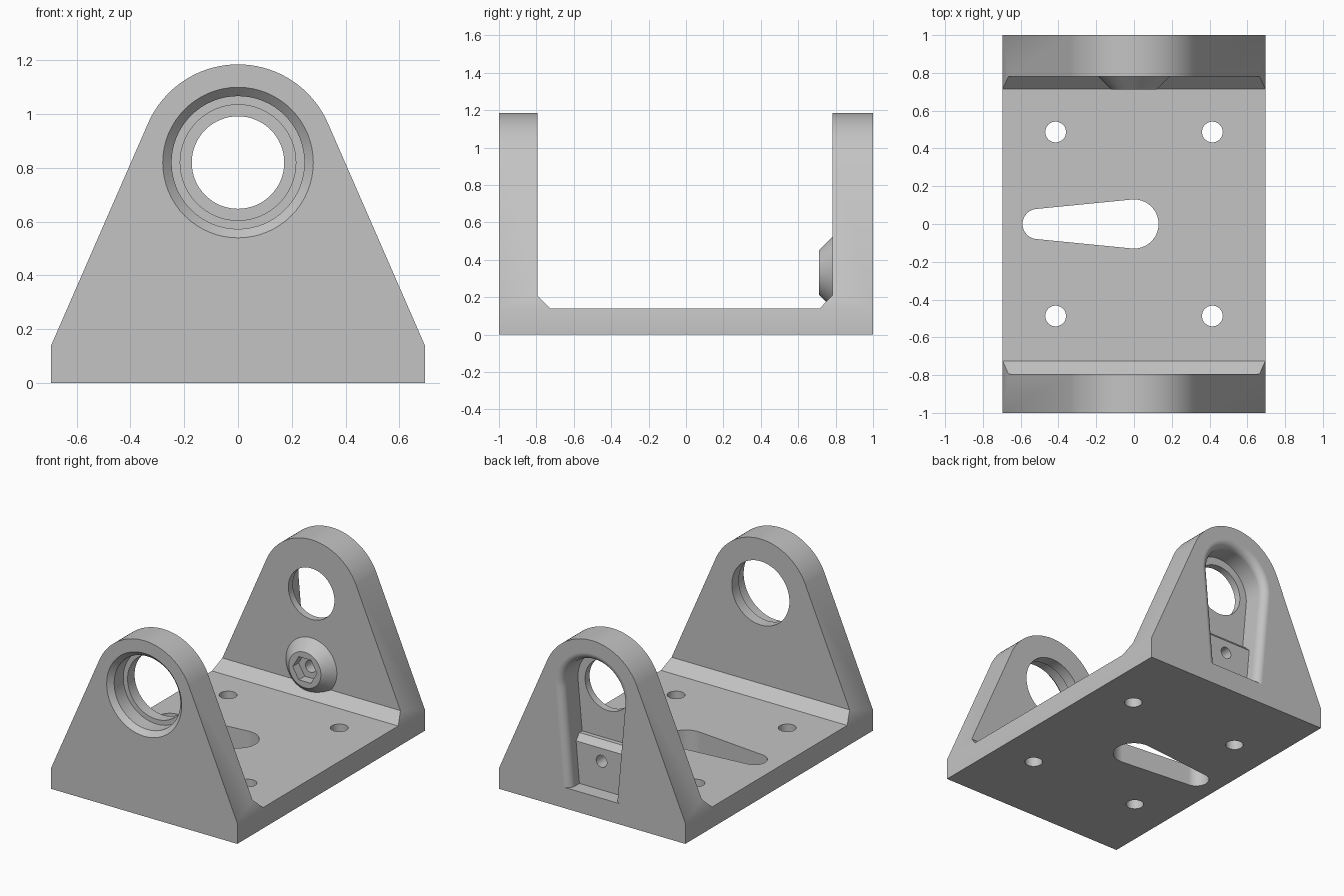
import bpy
import bmesh
from math import acos, atan2, cos, hypot, pi, sin

cube = bpy.data.objects.get("Cube")
if cube:
    bpy.data.objects.remove(cube, do_unlink=True)

grey = bpy.data.materials.new("machined_grey")
grey.use_nodes = True
colour = (0.55, 0.55, 0.55, 1)
grey.diffuse_color = colour
grey.node_tree.nodes["Principled BSDF"].inputs["Base Color"].default_value = colour

AXIS_Z = 0.82      # height of the bore axis
FLOOR = 0.14       # thickness of the base
BOLT_Z = 0.333     # height of the bolt boss


def loft(name, rings):
    """Closed solid skinned through rings of equal point count."""
    bm = bmesh.new()
    loops = [[bm.verts.new(p) for p in ring] for ring in rings]
    n = len(loops[0])
    for a, b in zip(loops, loops[1:]):
        for i in range(n):
            j = (i + 1) % n
            bm.faces.new((a[i], a[j], b[j], b[i]))
    bm.faces.new(loops[0])
    bm.faces.new(loops[-1])
    bmesh.ops.recalc_face_normals(bm, faces=bm.faces)
    mesh = bpy.data.meshes.new(name)
    bm.to_mesh(mesh)
    bm.free()
    mesh.materials.append(grey)
    obj = bpy.data.objects.new(name, mesh)
    bpy.context.collection.objects.link(obj)
    return obj


def arc(cx, cy, r, start, end, n):
    return [(cx + r * cos(start + (end - start) * i / n),
             cy + r * sin(start + (end - start) * i / n)) for i in range(n + 1)]


def along_x(points, lo, hi):
    return [[(x, y, z) for y, z in points] for x in (lo, hi)]


def along_z(points, lo, hi):
    return [[(x, y, z) for x, y in points] for z in (lo, hi)]


def turned(name, steps, z, sides=64):
    """Solid of revolution about a line parallel to y; steps are (y, radius)."""
    return loft(name, [[(x, y, h) for x, h in arc(0, z, r, 0, 2 * pi, sides)[:-1]]
                       for y, r in steps])


def arch(half_width, bottom, r):
    """Rounded top with tangent flanks running down to the bottom corners."""
    dx, dz = half_width, bottom - AXIS_Z
    a = atan2(dz, dx) + acos(r / hypot(dx, dz))
    return [(half_width, bottom)] + arc(0, AXIS_Z, r, a, pi - a, 48) + [(-half_width, bottom)]


def combine(target, other, operation):
    mod = target.modifiers.new("combine", 'BOOLEAN')
    mod.operation, mod.solver, mod.object = operation, 'EXACT', other
    bpy.context.view_layer.objects.active = target
    bpy.ops.object.modifier_apply(modifier=mod.name)
    bpy.data.objects.remove(other, do_unlink=True)


# U-shaped channel with chamfered inner corners
channel = [(-1, 0), (1, 0), (1, 1.3), (0.782, 1.3), (0.782, 0.21), (0.715, FLOOR),
           (-0.725, FLOOR), (-0.795, 0.21), (-0.795, 1.3), (-1, 1.3)]
bracket = loft("bracket", along_x(channel, -0.9, 0.9))

# Tapered, round-topped outline of both uprights
outline = arch(0.695, FLOOR, 0.365) + [(-0.695, -0.1), (0.695, -0.1)]
combine(bracket, loft("outline", [[(x, y, z) for x, z in outline] for y in (-1.1, 1.1)]),
        'INTERSECT')

# Recess in the back upright with a rounded rim
rim = 0.05
flare = [(0.83, 0)] + [(1 - rim + rim * sin(t * pi / 16), rim * (1 - cos(t * pi / 16)))
                       for t in range(9)] + [(1.03, rim)]
combine(bracket, loft("recess", [[(x, y, z) for x, z in arch(0.165 + d, FLOOR, 0.225 + d)]
                                 for y, d in flare]), 'DIFFERENCE')

# Bolt block in the recess and conical boss on the inner side
block = [(0.8, 0.1), (0.9, 0.1), (0.9, 0.42), (0.86, 0.46), (0.8, 0.46)]
combine(bracket, loft("bolt_block", along_x(block, -0.23, 0.23)), 'UNION')
combine(bracket, turned("bolt_boss", [(0.712, 0.12), (0.782, 0.19), (0.81, 0.19)], BOLT_Z), 'UNION')
combine(bracket, turned("nut_pocket", [(0.69, 0.09), (0.775, 0.09)], BOLT_Z, 6), 'DIFFERENCE')
combine(bracket, turned("bolt_hole", [(0.68, 0.04), (0.95, 0.04)], BOLT_Z, 32), 'DIFFERENCE')

# Stepped bearing seat in front, plain bore at the back
seat = [(-1.02, 0.3), (-0.967, 0.247), (-0.87, 0.247), (-0.87, 0.215), (-0.7, 0.215)]
combine(bracket, turned("bearing_seat", seat, AXIS_Z), 'DIFFERENCE')
combine(bracket, turned("back_bore", [(0.7, 0.172), (0.9, 0.172)], AXIS_Z), 'DIFFERENCE')

# Teardrop slot and four mounting holes through the base
reach, big, small = 0.51, 0.13, 0.08
a = acos((big - small) / reach)
slot = arc(0, 0, big, a - pi, pi - a, 40) + arc(-reach, 0, small, pi - a, pi + a, 24)
combine(bracket, loft("slot", along_z(slot, -0.1, 0.3)), 'DIFFERENCE')
for sx in (-1, 1):
    for sy in (-1, 1):
        hole = arc(0.415 * sx, 0.487 * sy, 0.055, 0, 2 * pi, 32)[:-1]
        combine(bracket, loft("mounting_hole", along_z(hole, -0.1, 0.3)), 'DIFFERENCE')

# Smooth curves, crisp edges
bpy.ops.object.select_all(action='DESELECT')
bracket.select_set(True)
bpy.context.view_layer.objects.active = bracket
bpy.ops.object.shade_smooth_by_angle(angle=pi / 7)
weighted = bracket.modifiers.new("even_normals", 'WEIGHTED_NORMAL')
weighted.keep_sharp = True
